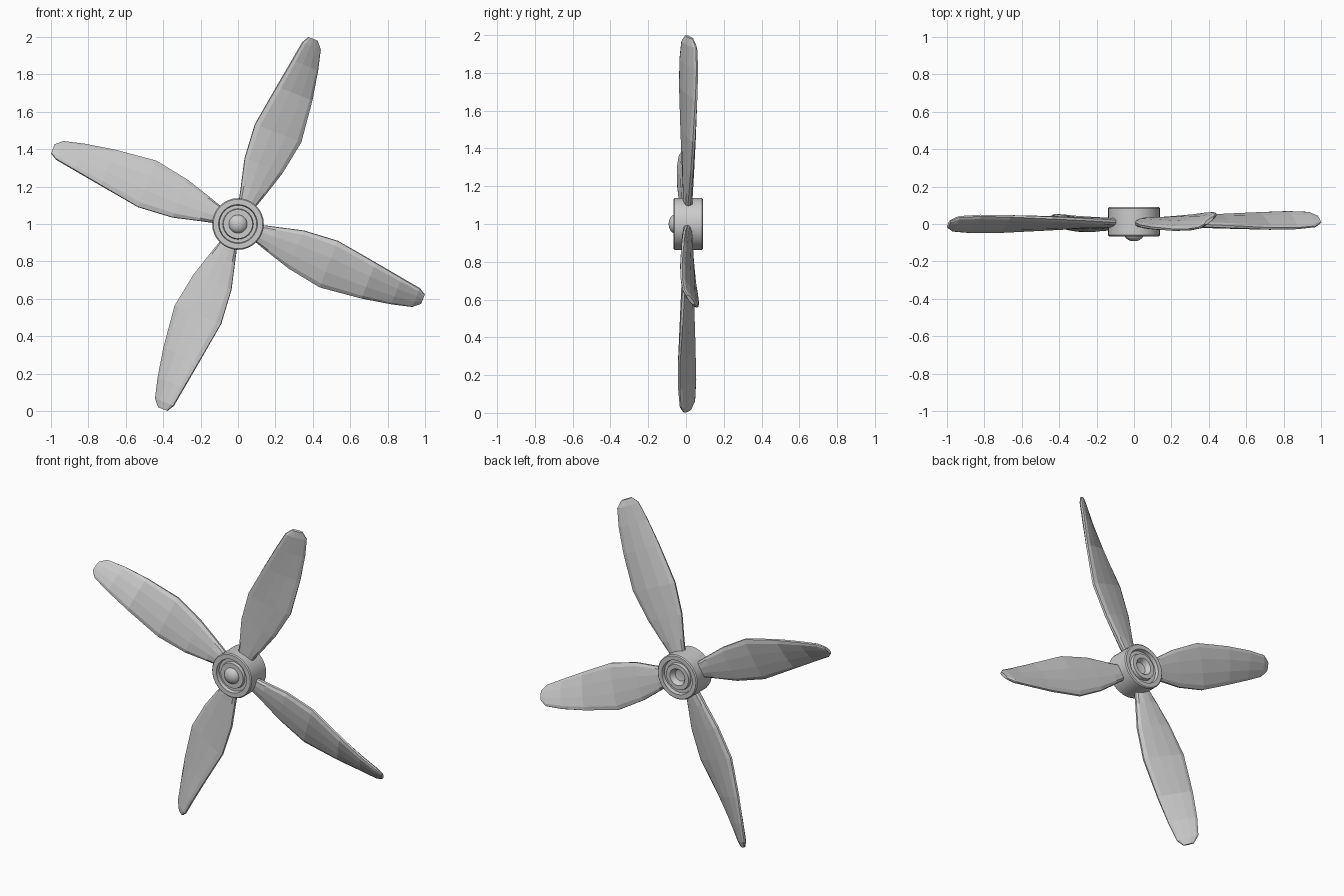
import bpy, bmesh, math
from mathutils import Matrix, Vector

if "Cube" in bpy.data.objects:
    bpy.data.objects.remove(bpy.data.objects["Cube"])

CENTER = Vector((0, 0, 1))


def finish(bm, name):
    bmesh.ops.recalc_face_normals(bm, faces=bm.faces)
    me = bpy.data.meshes.new(name)
    bm.to_mesh(me)
    bm.free()
    ob = bpy.data.objects.new(name, me)
    bpy.context.collection.objects.link(ob)
    return ob


def lathe(name, profile, steps=32):
    """Spin a (radius, y) profile about the propeller axis."""
    bm = bmesh.new()
    vs = [bm.verts.new((r, y, 1)) for r, y in profile]
    es = [bm.edges.new(p) for p in zip(vs, vs[1:])]
    bmesh.ops.spin(bm, geom=vs + es, cent=CENTER, axis=(0, 1, 0),
                   angle=math.tau, steps=steps, use_duplicate=False)
    bmesh.ops.remove_doubles(bm, verts=bm.verts, dist=1e-5)
    ob = finish(bm, name)
    bpy.context.view_layer.objects.active = ob
    ob.select_set(True)
    bpy.ops.object.shade_smooth_by_angle(angle=math.radians(35))
    ob.select_set(False)
    return ob


# hub with ring grooves on both faces and a recessed bore at the back
lathe("hub", [
    (0, -0.062), (0.078, -0.062), (0.082, -0.045), (0.100, -0.045),
    (0.104, -0.066), (0.132, -0.066), (0.138, -0.060),
    (0.138, 0.084), (0.132, 0.090), (0.106, 0.090), (0.102, 0.068),
    (0.082, 0.068), (0.078, 0.086), (0.052, 0.086), (0.046, 0.080),
    (0.036, 0.055), (0, 0.048)])

# rounded nose cap
nose = [(0.05 * math.cos(a), -0.058 - 0.034 * math.sin(a))
        for a in (i * math.pi / 12 for i in range(6))]
lathe("nose_cap", [(0, -0.05), (0.05, -0.05)] + nose + [(0, -0.092)])

# blade stations: radius, leading w, trailing w, leading y, trailing y, half thickness
STATIONS = [
    (0.10, 0.036, -0.048, 0.002, 0.014, 0.024),
    (0.20, 0.060, -0.080, -0.003, 0.020, 0.023),
    (0.34, 0.095, -0.122, -0.012, 0.028, 0.022),
    (0.53, 0.110, -0.155, -0.022, 0.038, 0.021),
    (0.76, 0.075, -0.128, -0.034, 0.050, 0.019),
    (0.92, 0.050, -0.098, -0.034, 0.055, 0.017),
    (1.03, 0.033, -0.070, -0.025, 0.050, 0.015),
    (1.068, 0.012, -0.038, -0.006, 0.030, 0.009)]
# chord fraction and thickness fraction around the section
UPPER = [(0.0, 0.3), (0.09, 0.75), (0.35, 1.0), (0.65, 1.0), (0.91, 0.75), (1.0, 0.3)]
SECTION = UPPER + [(c, -t) for c, t in reversed(UPPER)]


def blade(name, turn):
    bm = bmesh.new()
    rings = []
    for r, w1, w2, y1, y2, th in STATIONS:
        along = Vector((w2 - w1, y2 - y1)).normalized()
        ring = []
        for c, t in SECTION:
            w = w1 + (w2 - w1) * c - along.y * t * th
            y = y1 + (y2 - y1) * c + along.x * t * th
            ring.append(bm.verts.new((r, y, w)))
        rings.append(ring)
    n = len(SECTION)
    for a, b in zip(rings, rings[1:]):
        for i in range(n):
            j = (i + 1) % n
            bm.faces.new((a[i], a[j], b[j], b[i]))
    bm.faces.new(rings[0])
    bm.faces.new(rings[-1])
    m = (Matrix.Translation(CENTER) @ Matrix.Rotation(0.012, 4, 'Z')
         @ Matrix.Rotation(math.radians(21.4) + turn, 4, 'Y'))
    bm.transform(m)
    return finish(bm, name)


# four twisted blades
for k in range(4):
    blade(f"blade_{k + 1}", k * math.pi / 2)
